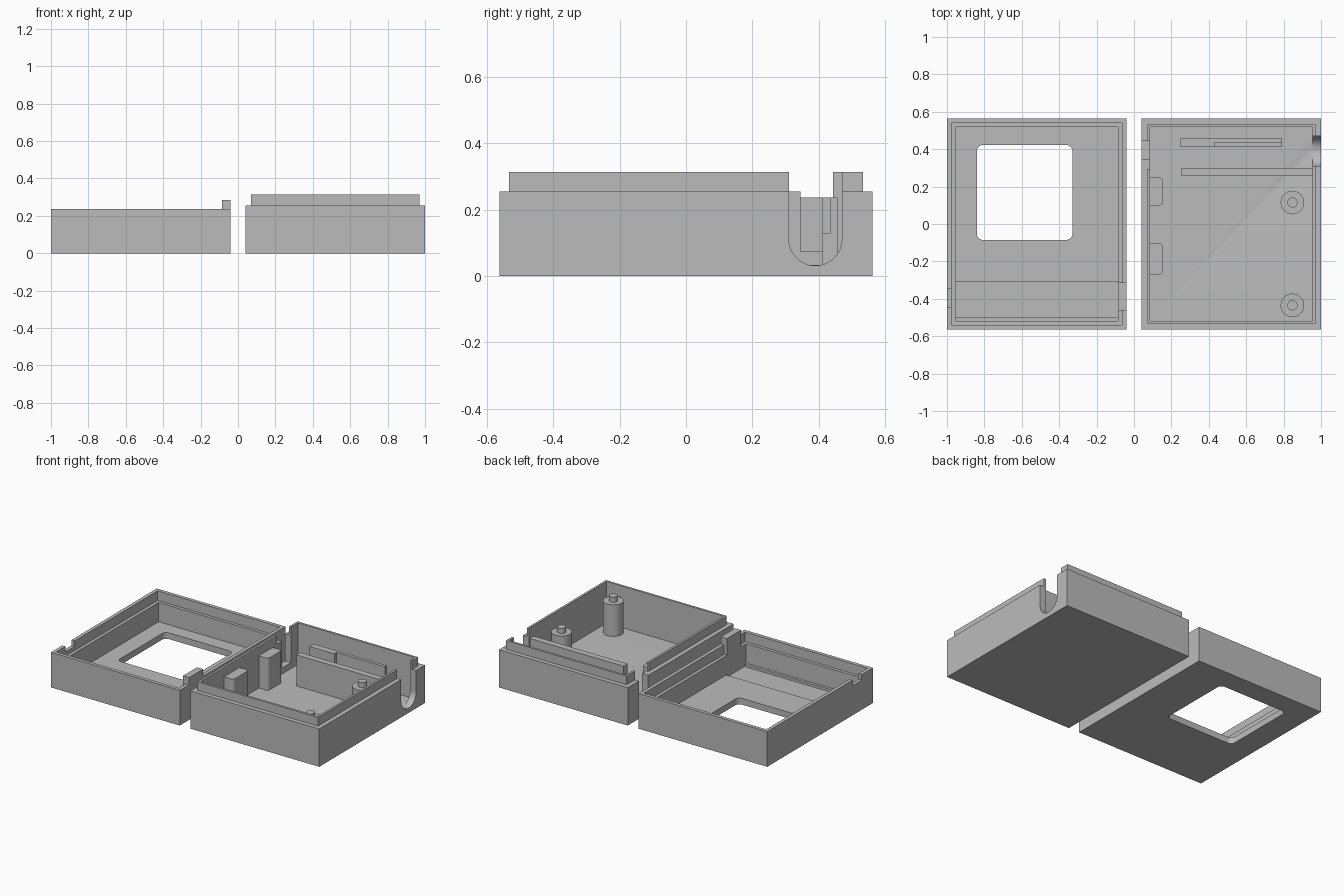
import bpy, bmesh, math
from mathutils import Matrix, Vector

if "Cube" in bpy.data.objects:
    bpy.data.objects.remove(bpy.data.objects["Cube"], do_unlink=True)

grey = bpy.data.materials.new("plain_grey")
grey.use_nodes = True
COLOUR = (0.5, 0.5, 0.5, 1)
grey.diffuse_color = COLOUR
grey.node_tree.nodes["Principled BSDF"].inputs["Base Color"].default_value = COLOUR


def finish(name, bm):
    mesh = bpy.data.meshes.new(name)
    bm.to_mesh(mesh)
    bm.free()
    mesh.materials.append(grey)
    obj = bpy.data.objects.new(name, mesh)
    bpy.context.collection.objects.link(obj)
    return obj


def box(name, x, y, z, radius=0):
    """Box from (min, max) ranges, optionally with rounded vertical edges."""
    bm = bmesh.new()
    bmesh.ops.create_cube(bm, size=1)
    for v in bm.verts:
        v.co = Vector([r[0] if c < 0 else r[1] for c, r in zip(v.co, (x, y, z))])
    if radius:
        upright = [e for e in bm.edges
                   if abs(e.verts[0].co.z - e.verts[1].co.z) > 1e-4]
        bmesh.ops.bevel(bm, geom=upright, offset=radius, segments=5,
                        profile=0.5, affect='EDGES')
    return finish(name, bm)


def cylinder(name, centre, radius, depth, along_x=False):
    turn = Matrix.Rotation(math.pi / 2, 4, 'Y') if along_x else Matrix()
    bm = bmesh.new()
    bmesh.ops.create_cone(bm, cap_ends=True, segments=48, radius1=radius,
                          radius2=radius, depth=depth,
                          matrix=Matrix.Translation(centre) @ turn)
    return finish(name, bm)


def cut(target, cutter):
    """Subtract the cutter from the target, then discard the cutter."""
    mod = target.modifiers.new("cut", 'BOOLEAN')
    mod.operation = 'DIFFERENCE'
    mod.solver = 'EXACT'
    mod.object = cutter
    bpy.context.view_layer.objects.active = target
    bpy.ops.object.modifier_apply(modifier=mod.name)
    bpy.data.objects.remove(cutter, do_unlink=True)


def smooth(obj):
    bpy.ops.object.select_all(action='DESELECT')
    obj.select_set(True)
    bpy.context.view_layer.objects.active = obj
    bpy.ops.object.shade_smooth_by_angle(angle=math.radians(30))


def inset_box(name, x, y, amount, z):
    return box(name, (x[0] + amount, x[1] - amount),
               (y[0] + amount, y[1] - amount), z)


DEPTH = (-0.563, 0.563)
LID_X, BASE_X = (-1.0, -0.04), (0.04, 1.0)
WALL = 0.045

# Lid shell: cavity, rim rebate, window, shallow floor recess, cable notch
lid = box("lid_shell", LID_X, DEPTH, (0, 0.237))
cut(lid, inset_box("cavity", LID_X, DEPTH, WALL, (0.042, 0.5)))
cut(lid, inset_box("rebate", LID_X, DEPTH, 0.024, (0.172, 0.5)))
cut(lid, box("window", (-0.84, -0.33), (-0.085, 0.422), (-0.1, 0.15), 0.03))
cut(lid, box("recess", (-0.955, -0.085), (-0.5, -0.307), (0.025, 0.15)))
cut(lid, box("notch", (-1.1, -0.965), (-0.443, -0.345), (0.2, 0.5)))
smooth(lid)
box("lid_tab", (-0.086, -0.04), (-0.463, -0.313), (0.1, 0.285))

# Base shell: body with a stepped lip around the top
base = box("base_shell", BASE_X, DEPTH, (0, 0.313))
collar = box("collar", (-0.1, 1.1), (-0.7, 0.7), (0.255, 0.5))
cut(collar, inset_box("lip_core", BASE_X, DEPTH, 0.03, (0.1, 0.7)))
cut(base, collar)
cut(base, inset_box("cavity", BASE_X, DEPTH, WALL, (0.033, 0.6)))

# U-shaped cable slot in the left wall, square port in the opposite wall
cut(base, cylinder("slot_round", (1.0, 0.39, 0.111), 0.08, 0.12, True))
cut(base, box("slot_top", (0.94, 1.1), (0.31, 0.47), (0.111, 0.5)))
cut(base, box("port", (0, 0.087), (0.345, 0.444), (0.073, 0.5)))
cut(base, box("lip_gap", (0, 0.087), (0.295, 0.444), (0.255, 0.5)))
smooth(base)

# Board-holding ribs; the rear one is stepped along its front
box("front_rib", (0.255, 0.96), (0.257, 0.3), (0.02, 0.242))
rear_rib = box("rear_rib", (0.245, 0.79), (0.412, 0.457), (0.02, 0.237))
cut(rear_rib, box("step", (0.43, 0.9), (0.3, 0.435), (0.13, 0.5)))

# Support blocks against the side wall
for side, y in (("rear", (0.1, 0.248)), ("front", (-0.27, -0.105))):
    smooth(box(side + "_support_block", (0.06, 0.155), y, (0.02, 0.25), 0.018))

# Posts with locating pins
for side, y in (("rear", 0.115), ("front", -0.435)):
    smooth(cylinder(side + "_post", (0.847, y, 0.133), 0.063, 0.226))
    smooth(cylinder(side + "_post_pin", (0.847, y, 0.24), 0.027, 0.08))
